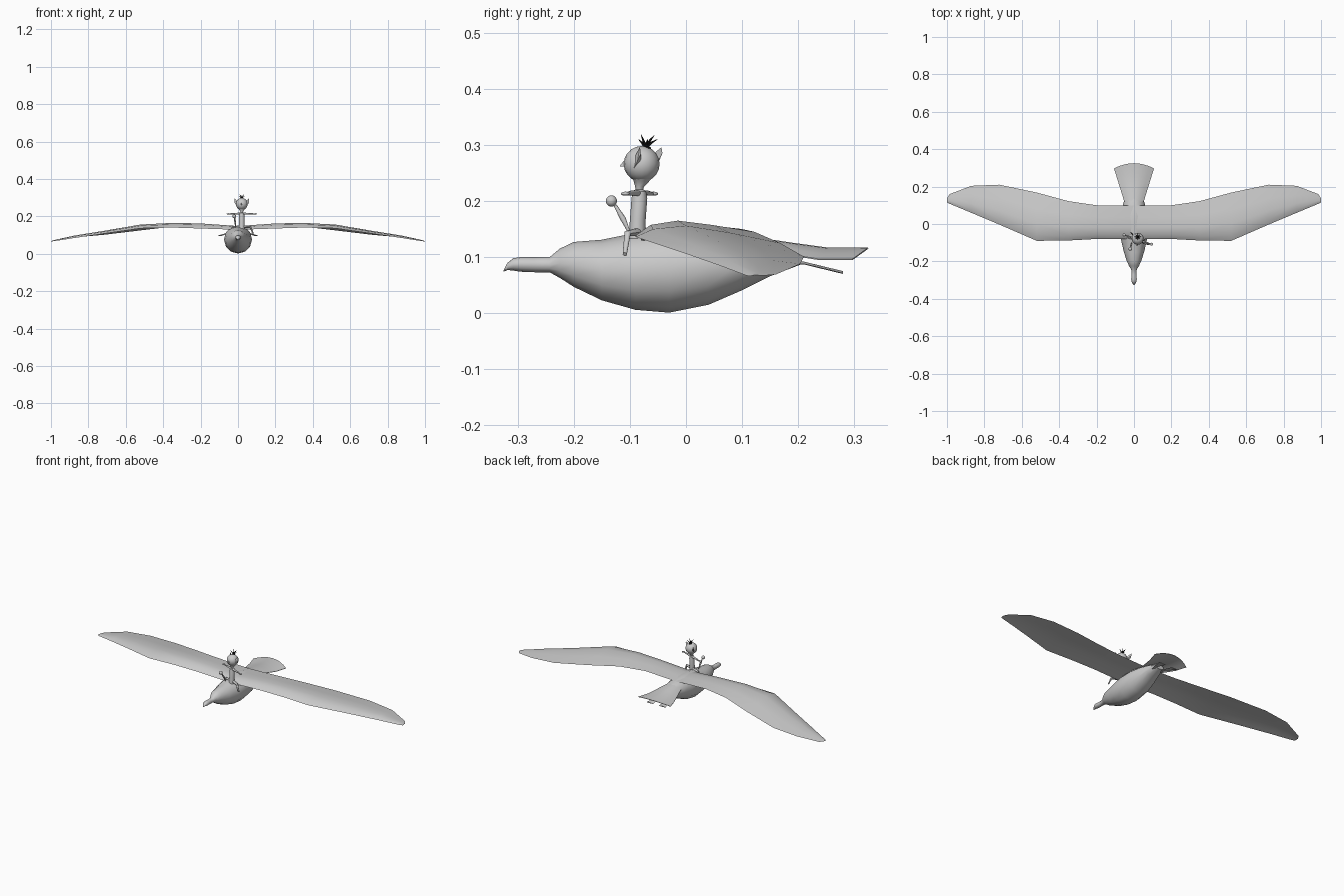
import bpy, bmesh, math
from mathutils import Vector, Matrix

if "Cube" in bpy.data.objects:
    bpy.data.objects.remove(bpy.data.objects["Cube"])

def material(name, c):
    m = bpy.data.materials.new(name)
    m.diffuse_color = (*c, 1)
    m.use_nodes = True
    m.node_tree.nodes["Principled BSDF"].inputs["Base Color"].default_value = m.diffuse_color
    return m

GREY = material("stone grey", (0.6, 0.6, 0.6))
BLACK = material("hair black", (0.01, 0.01, 0.01))

def finish(name, bm, mat, angle=40):
    bmesh.ops.recalc_face_normals(bm, faces=bm.faces)
    me = bpy.data.meshes.new(name)
    bm.to_mesh(me)
    bm.free()
    me.materials.append(mat)
    ob = bpy.data.objects.new(name, me)
    bpy.context.collection.objects.link(ob)
    bpy.ops.object.select_all(action='DESELECT')
    ob.select_set(True)
    bpy.context.view_layer.objects.active = ob
    bpy.ops.object.shade_smooth_by_angle(angle=math.radians(angle))
    return ob

def loft(name, rings, mat=GREY, angle=40):
    """Skin a list of closed rings and cap both ends."""
    bm = bmesh.new()
    vs = [[bm.verts.new(p) for p in r] for r in rings]
    n = len(vs[0])
    for a, b in zip(vs, vs[1:]):
        for i in range(n):
            j = (i + 1) % n
            bm.faces.new((a[i], a[j], b[j], b[i]))
    bm.faces.new(vs[0])
    bm.faces.new(vs[-1])
    return finish(name, bm, mat, angle)

def tube(name, stations, mat=GREY, n=10):
    """Round limb through (point, radius) stations."""
    d = (Vector(stations[-1][0]) - Vector(stations[0][0])).normalized()
    q = d.to_track_quat('Z', 'Y')
    ring = lambda p, r: [Vector(p) + q @ Vector((r * math.cos(t), r * math.sin(t), 0))
                         for t in (2 * math.pi * i / n for i in range(n))]
    return loft(name, [ring(p, r) for p, r in stations], mat)

def ball(name, loc, r, scale=(1, 1, 1), mat=GREY):
    bm = bmesh.new()
    bmesh.ops.create_uvsphere(bm, u_segments=16, v_segments=10, radius=r,
                              matrix=Matrix.Translation(loc) @ Matrix.Diagonal((*scale, 1)))
    return finish(name, bm, mat)

def mirror(ob):
    ob.modifiers.new("mirror", 'MIRROR').use_axis[0] = True

# bird body with head and hooked beak: y, top, bottom, half width
body = [(-.325, .077, .074, .002), (-.318, .090, .077, .008), (-.308, .098, .076, .013),
        (-.295, .100, .074, .015), (-.270, .100, .073, .013), (-.243, .100, .073, .015),
        (-.225, .115, .063, .026), (-.200, .127, .047, .038), (-.150, .131, .023, .054),
        (-.090, .143, .006, .068), (-.030, .152, .001, .075), (.040, .152, .015, .072),
        (.100, .143, .041, .060), (.150, .130, .066, .046), (.205, .113, .087, .030)]
loft("bird_body", [[(w * math.cos(t), y, (a + b) / 2 + (a - b) / 2 * math.sin(t))
                    for t in (2 * math.pi * i / 12 for i in range(12))]
                   for y, a, b, w in body])

# wings: x, leading y, trailing y, then leading, crest and trailing heights
wing = [(.0, -.080, .100, .128, .148, .143), (.2, -.080, .100, .135, .162, .150),
        (.35, -.088, .122, .140, .165, .145), (.52, -.090, .168, .136, .156, .125),
        (.72, -.003, .210, .107, .122, .101), (.87, .060, .204, .085, .098, .088),
        (.985, .108, .160, .067, .073, .069), (1.0, .115, .138, .066, .068, .067)]
def section(x, a, b, zl, zc, zt):
    y = lambda f: a + (b - a) * f
    th = min(.012, (zc - zl) * .6)
    return [(x, a, zl), (x, y(.12), zl + (zc - zl) * .7), (x, y(.35), zc),
            (x, y(.65), zc * .6 + zt * .4), (x, b, zt), (x, y(.65), zc * .6 + zt * .4 - th * .6),
            (x, y(.35), zc - th), (x, y(.12), zl + (zc - zl) * .1)]
mirror(loft("wings", [section(*s) for s in wing], angle=50))

# fanned tail, crowned along the middle
def tail_row(f):
    top, bottom = [], []
    for i in range(9):
        u = i / 4 - 1
        half = .052 + .055 * f
        p = (u * half, .12 + f * (.205 - .028 * u * u), .136 - .019 * min(1, f * 1.6) - .02 * u * u)
        top.append(p)
        bottom.append((p[0], p[1], p[2] - .002))
    return top + bottom[::-1]
loft("tail_fan", [tail_row(f) for f in (0, .35, .65, 1)])

# webbed feet tucked under the tail
foot = [[(x - w, y, z), (x, y, z + .004), (x + w, y, z), (x, y, z - .001)]
        for x, y, z, w in ((.022, .15, .085, .005), (.028, .21, .088, .007), (.042, .28, .071, .022))]
mirror(loft("feet", foot))

# rider, turned slightly to one side
C = Vector((.02, -.083, 0))
side = Vector((.945, -.325, 0))
at = lambda s, z, dy=0: C + side * s + Vector((0, dy, z))
tube("rider_torso", [(at(0, .125, -.004), .016), (at(0, .165, -.003), .014),
                     (at(0, .205), .014), (at(0, .217), .012), (at(0, .221), .006)], n=12)
tube("rider_neck", [(at(0, .215), .006), (at(0, .226), .008), (at(0, .236, .003), .014),
                    (at(0, .245, .003), .022)], n=12)
ball("rider_head", at(0, .266, .004), .032)
for s, n in ((-1, "left"), (1, "right")):
    tube(n + "_arm", [(at(s * .008, .214), .006), (at(s * .045, .214), .0045), (at(s * .07, .213), .003)])
    ball(n + "_hand", at(s * .077, .213), .008, (1, 1, .45))
    tube(n + "_leg", [(at(s * .005, .145), .008), (at(s * .05, .142, -.005), .006),
                      (at(s * .065, .105, -.005), .004)])
    # pointed ear swept back and up
    k = s * .027
    sweep = .006 if s > 0 else .018
    loft(n + "_ear", [[at(k, .256, sweep - .008), at(k, .282, sweep - .004),
                       at(k * 1.02, .270, sweep + .006)],
                      [at(k + s * .014, .272, sweep + .004), at(k + s * .014, .296, sweep + .008),
                       at(k + s * .013, .285, sweep + .010)]])
loft("rider_nose", [[(.015, -.108, .262), (.023, -.108, .262), (.019, -.108, .275)],
                    [(.014, -.118, .261), (.017, -.118, .261), (.0155, -.117, .264)]])

# round-headed stick in front of the rider
tube("stick", [((-.012, -.100, .142), .002), ((-.015, -.112, .168), .005), ((-.018, -.126, .192), .003)])
ball("stick_head", (-.02, -.133, .200), .010)

# spiky tuft of hair
root = Vector((.02, -.072, .294))
ball("hair_base", root, .010, (1, 1, .4), BLACK)
for i in range(9):
    a = i * 2 * math.pi / 8
    r = .017 if i < 8 else 0
    tip = root + Vector((r * math.cos(a), r * math.sin(a) + .004, .016 + .008 * (i % 2)))
    tube("hair_spike_%d" % i, [(root, .003), ((root + tip) / 2 + Vector((0, 0, .002)), .002), (tip, .0004)],
         BLACK, 5)
